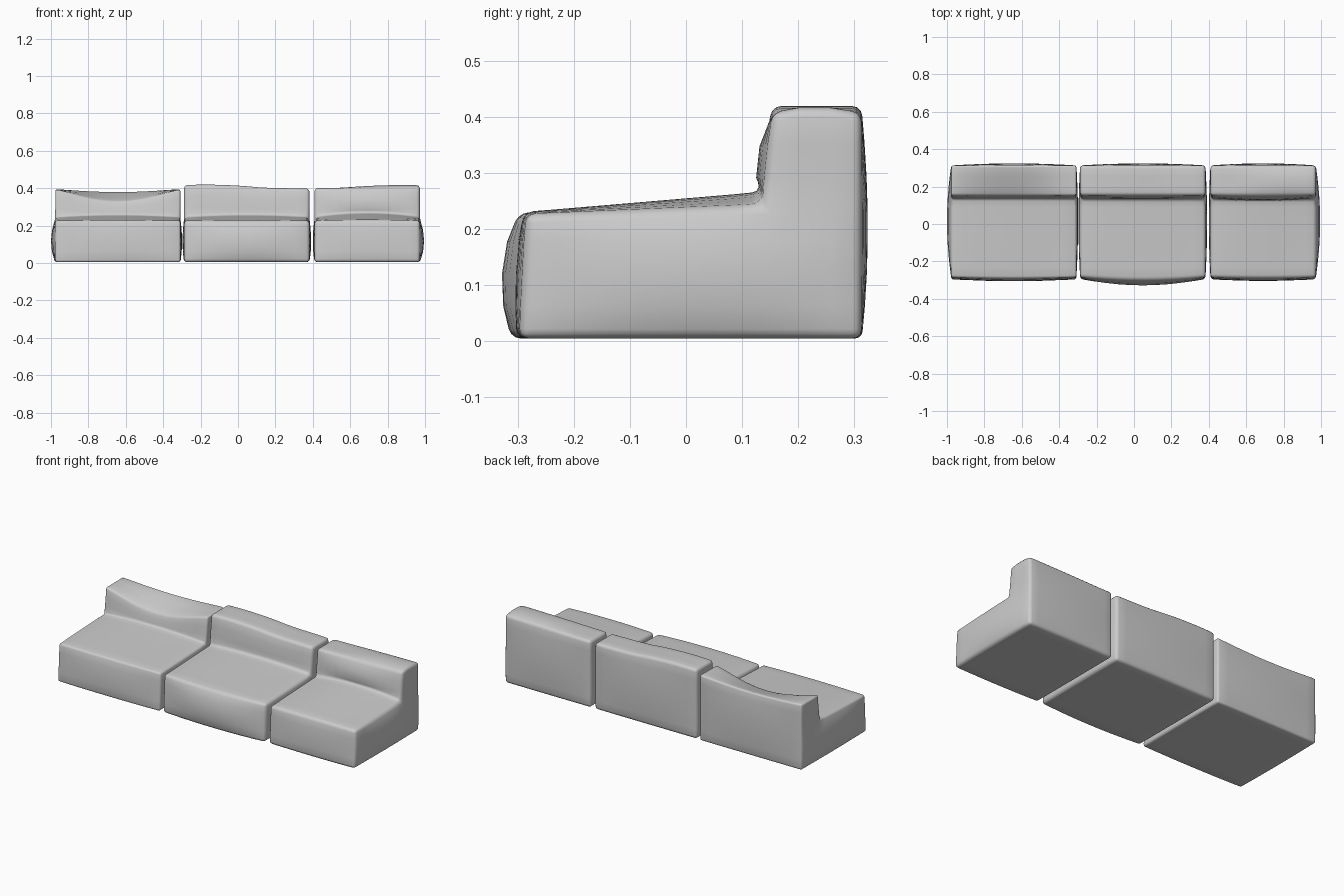
import bpy, bmesh
from collections import Counter
from itertools import product

if "Cube" in bpy.data.objects:
    bpy.data.objects.remove(bpy.data.objects["Cube"])

FRONT, CREASE, BACK = -0.285, 0.145, 0.313   # depth lines of the L profile
SEAT, TOP = 0.235, 0.40                      # height lines


def spread(a, b, n):
    return [a + (b - a) * i / n for i in range(n)]


def hump(t):
    return max(0.0, 1 - t * t)


def sofa_module(name, x0, x1, left, right, front, dome, lean, top):
    """L-shaped block of grid cells, puffed out face by face, edges rounded."""
    xs = spread(x0, x1, 10) + [x1]
    ys = spread(FRONT, CREASE, 8) + spread(CREASE, BACK, 3) + [BACK]
    zs = spread(0.005, SEAT, 4) + spread(SEAT, TOP, 3) + [TOP]
    nx, ny, nz = len(xs) - 1, len(ys) - 1, len(zs) - 1

    # Outer faces of the cells: those used only once
    faces, count = {}, Counter()
    for i, j, k in product(range(nx), range(ny), range(nz)):
        if j < 8 and k >= 4:
            continue
        for axis, side in product(range(3), range(2)):
            quad = []
            for a, b in ((0, 0), (1, 0), (1, 1), (0, 1)):
                c = [i, j, k]
                c[axis] += side
                c[(axis + 1) % 3] += a
                c[(axis + 2) % 3] += b
                quad.append(tuple(c))
            key = frozenset(quad)
            faces[key] = quad if side else quad[::-1]
            count[key] += 1

    def puffed(i, j, k):
        x, y, z = xs[i], ys[j], zs[k]
        u = 2 * (x - x0) / (x1 - x0) - 1
        depth = (y - FRONT) / (BACK - FRONT)
        low = hump(z / 0.118 - 1)
        # sides
        if i in (0, nx):
            swell = hump(2 * depth - 1) * low
            x += right * swell if i else -left * swell
        # front, back and backrest front
        if j == 0:
            y -= front * hump(u) * (0.35 + 0.65 * low) + 0.012 * (1 - k / 4)
        elif j == ny:
            y += 0.011 * hump(u) * hump(z / 0.2 - 1)
        elif j == 8 and k >= 4:
            up = (z - SEAT) / (TOP - SEAT)
            y += 0.008 * up - 0.010 * (1 - up) - lean * hump(u) * hump(2 * up - 1)
        # seat top and backrest top
        if k == 4 and j <= 8:
            t = j / 8
            z += -0.008 + 0.016 * t + dome * hump(u) * (0.15 + 0.85 * t)
        elif k == nz:
            z += top(u, (j - 8) / 3)
        elif k > 4:
            z += top(u, (j - 8) / 3) * (k - 4) / 3
        return x, y, z

    bm = bmesh.new()
    verts = {}
    for key, quad in faces.items():
        if count[key] == 1:
            for c in quad:
                if c not in verts:
                    verts[c] = bm.verts.new(puffed(*c))
            bm.faces.new([verts[c] for c in quad])
    bmesh.ops.recalc_face_normals(bm, faces=bm.faces)
    mesh = bpy.data.meshes.new(name)
    bm.to_mesh(mesh)
    bm.free()
    mesh.shade_smooth()
    obj = bpy.data.objects.new(name, mesh)
    bpy.context.collection.objects.link(obj)
    bevel = obj.modifiers.new("rounded_edges", 'BEVEL')
    bevel.width, bevel.segments = 0.017, 3
    bevel.limit_method, bevel.angle_limit = 'ANGLE', 0.87
    return obj


# Left module: backrest sags, most along its front edge
sofa_module("left_seat_module", -0.977, -0.308, 0.023, 0.009, 0.014, 0.012, 0.004,
            lambda u, t: -0.005 - hump(u) ** 1.3 * (0.065 * (1 - t) + 0.012 * t))
# Middle module: fullest front, top falls to the right
sofa_module("middle_seat_module", -0.288, 0.382, 0.009, 0.009, 0.037, 0.012, 0.006,
            lambda u, t: 0.004 - 0.006 * u + 0.012 * hump(1.3 * (u + 0.5)))
# Right module: plump seat, top rises to the right
sofa_module("right_seat_module", 0.409, 0.972, 0.009, 0.023, 0.012, 0.024, 0.018,
            lambda u, t: 0.004 + 0.004 * u + 0.012 * hump(u - 0.5) * hump(2 * t - 1))
